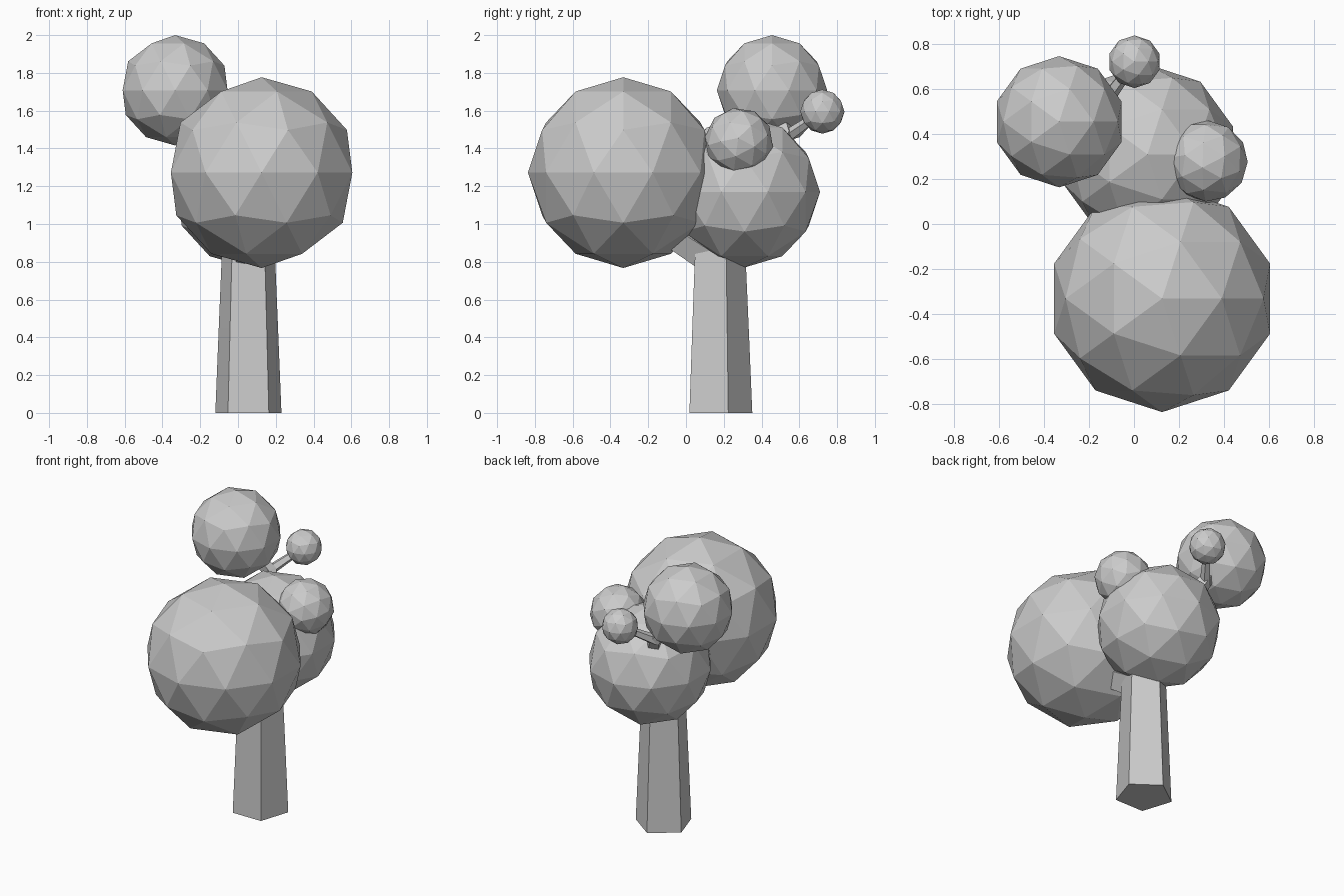
import bpy, math
from mathutils import Vector

if "Cube" in bpy.data.objects:
    bpy.data.objects.remove(bpy.data.objects["Cube"])

SIDES = 5


def limb(name, path):
    """Five-sided tapered limb swept through (x, y, z, radius) points."""
    pts = [Vector(p[:3]) for p in path]
    verts, faces = [], []
    for i, p in enumerate(pts):
        d = (pts[min(i + 1, len(pts) - 1)] - pts[max(i - 1, 0)]).normalized()
        u = Vector((0, 1, 0))
        u = (u - d * u.dot(d)).normalized()
        w = d.cross(u)
        for k in range(SIDES):
            a = 2 * math.pi * k / SIDES
            verts.append(p + (u * math.cos(a) + w * math.sin(a)) * path[i][3])
    for i in range(len(pts) - 1):
        for k in range(SIDES):
            a, b = i * SIDES + k, i * SIDES + (k + 1) % SIDES
            faces.append((a, b, b + SIDES, a + SIDES))
    faces.append(tuple(reversed(range(SIDES))))
    faces.append(tuple(range(len(verts) - SIDES, len(verts))))
    mesh = bpy.data.meshes.new(name)
    mesh.from_pydata(verts, [], faces)
    ob = bpy.data.objects.new(name, mesh)
    bpy.context.collection.objects.link(ob)


def foliage(name, loc, radius, rot=(0, 0, 0)):
    """Faceted ball of leaves."""
    bpy.ops.mesh.primitive_ico_sphere_add(subdivisions=2, radius=radius,
                                          location=loc, rotation=rot)
    bpy.context.object.name = name


# Trunk and its branches
limb("trunk", [(0.055, 0.167, 0, 0.184), (0.055, 0.167, 0.45, 0.165),
               (0.055, 0.167, 0.95, 0.143)])
limb("front_branch", [(0.055, 0.17, 0.81, 0.11), (0.08, -0.05, 0.95, 0.10),
                      (0.11, -0.3, 1.15, 0.07)])
limb("upper_branch", [(0.05, 0.2, 0.9, 0.12), (0.0, 0.38, 1.2, 0.09),
                      (-0.13, 0.53, 1.47, 0.05), (-0.3, 0.47, 1.68, 0.035)])
limb("twig", [(-0.14, 0.53, 1.46, 0.035), (0.0, 0.72, 1.59, 0.022)])

# Foliage balls
foliage("front_foliage", (0.125, -0.332, 1.272), 0.505)
foliage("middle_foliage", (0.06, 0.31, 1.17), 0.4)
foliage("upper_foliage", (-0.333, 0.455, 1.708), 0.292)
foliage("side_foliage", (0.325, 0.28, 1.435), 0.182, (0.5, 0.3, 0.2))
foliage("tip_foliage", (0.002, 0.722, 1.595), 0.117)
